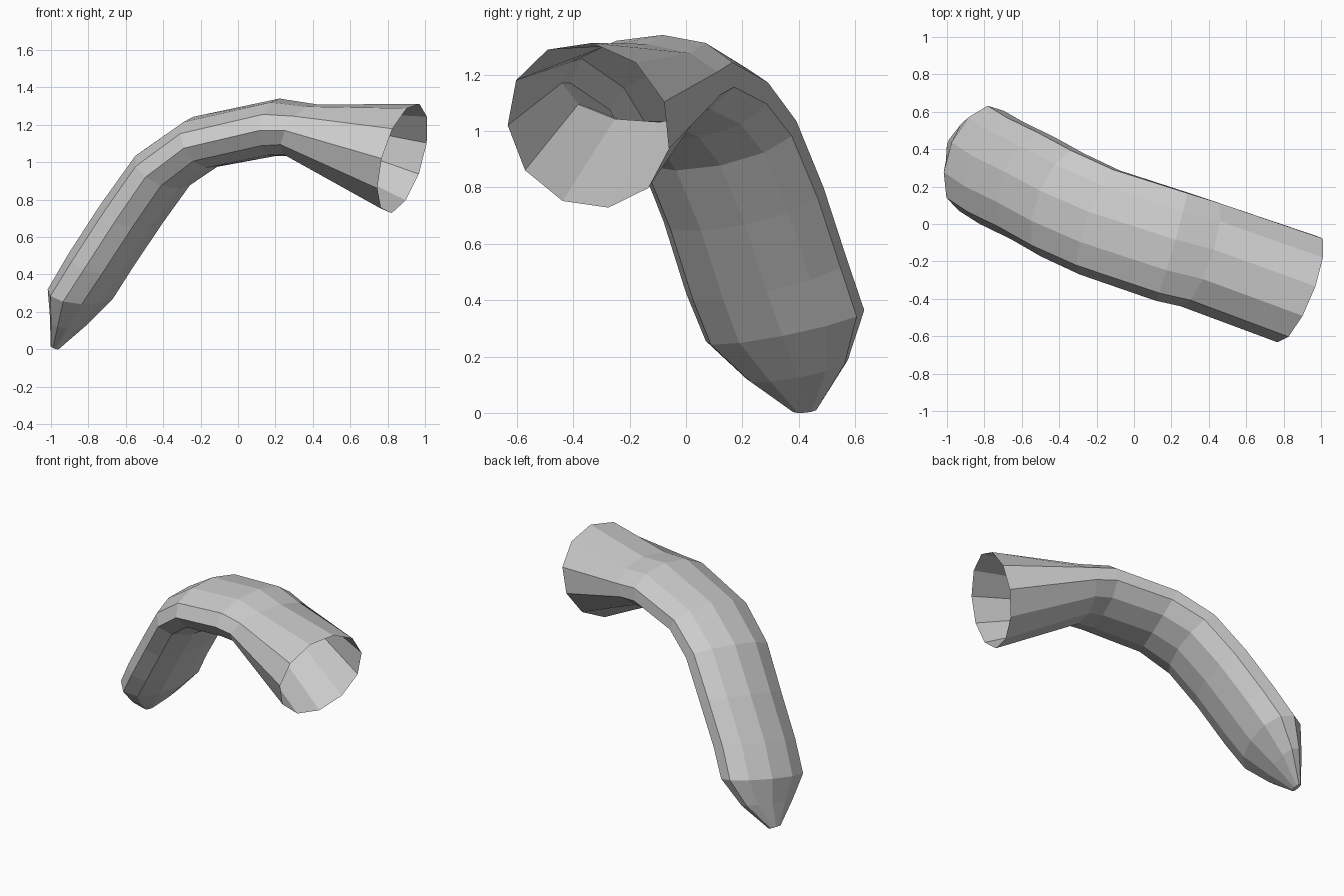
import bpy, bmesh, math
from mathutils import Vector

if "Cube" in bpy.data.objects:
    bpy.data.objects.remove(bpy.data.objects["Cube"])

SIDES = 11

# Sections along the tube, tip to mouth:
# (centre, full width vector, x and z of the full thickness vector)
SECTIONS = [
    ((-0.98, 0.42, 0.01), (0.02, 0.09, 0.005), (-0.04, 0.02)),
    ((-0.905, 0.395, 0.15), (0.12, 0.36, 0.06), (-0.165, 0.06)),
    ((-0.835, 0.35, 0.305), (0.20, 0.56, 0.10), (-0.31, 0.08)),
    ((-0.73, 0.285, 0.48), (0.19, 0.57, 0.11), (-0.30, 0.12)),
    ((-0.565, 0.205, 0.73), (0.19, 0.57, 0.10), (-0.29, 0.14)),
    ((-0.395, 0.11, 0.965), (0.20, 0.57, 0.09), (-0.25, 0.19)),
    ((-0.19, 0.015, 1.105), (0.20, 0.57, 0.06), (-0.13, 0.27)),
    ((0.20, -0.115, 1.185), (0.17, 0.59, 0.03), (0.02, 0.31)),
    ((0.345, -0.155, 1.17), (0.19, 0.57, 0.0), (0.14, 0.28)),
    ((0.88, -0.345, 1.02), (0.225, 0.575, 0.0), (0.15, 0.59)),
]

bm = bmesh.new()
rings = []
for centre, width, (tx, tz) in SECTIONS:
    c, w = Vector(centre), Vector(width) / 2
    # thickness runs square to the width
    t = Vector((tx, -(tx * w.x + tz * w.z) / w.y, tz)) / 2
    ring = []
    for i in range(SIDES):
        a = math.pi + math.tau * i / SIDES
        ring.append(bm.verts.new(c + w * math.cos(a) + t * math.sin(a)))
    rings.append(ring)

# Tube walls
for r0, r1 in zip(rings, rings[1:]):
    for i in range(SIDES):
        j = (i + 1) % SIDES
        bm.faces.new((r0[i], r0[j], r1[j], r1[i]))

# Closed tip; the mouth stays open
bm.faces.new(rings[0][::-1])
bmesh.ops.recalc_face_normals(bm, faces=bm.faces)

# Stand on the ground
low = min(v.co.z for v in bm.verts)
bmesh.ops.translate(bm, verts=bm.verts, vec=(0, 0, -low))

mesh = bpy.data.meshes.new("curved_tube")
bm.to_mesh(mesh)
bm.free()
bpy.context.collection.objects.link(bpy.data.objects.new("curved_tube", mesh))
